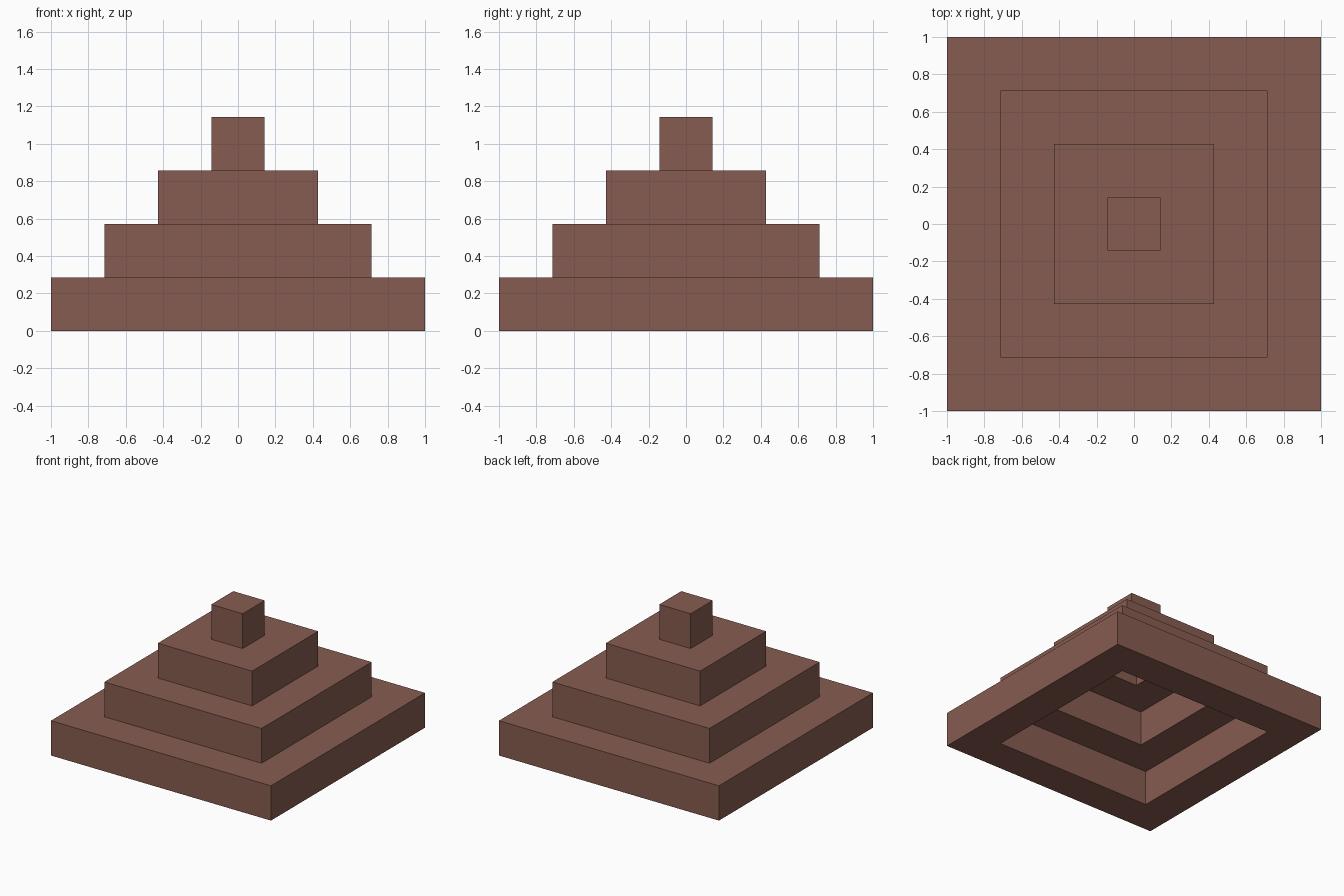
import bpy
import bmesh

if "Cube" in bpy.data.objects:
    bpy.data.objects.remove(bpy.data.objects["Cube"], do_unlink=True)

STEP = 2 / 7  # height and ledge width of every tier

brown = bpy.data.materials.new("clay brown")
brown.use_nodes = True
colour = (0.242, 0.107, 0.082, 1)
brown.diffuse_color = colour
brown.node_tree.nodes["Principled BSDF"].inputs["Base Color"].default_value = colour


def add_object(name, bm):
    bmesh.ops.recalc_face_normals(bm, faces=bm.faces)
    mesh = bpy.data.meshes.new(name)
    bm.to_mesh(mesh)
    bm.free()
    mesh.materials.append(brown)
    bpy.context.collection.objects.link(bpy.data.objects.new(name, mesh))


def square_frame(name, outer, inner, bottom, top):
    """Square ring: a rectangular section carried round four mitred corners."""
    bm = bmesh.new()
    section = [(outer, bottom), (outer, top), (inner, top), (inner, bottom)]
    corners = [(-1, -1), (1, -1), (1, 1), (-1, 1)]
    loops = [[bm.verts.new((sx * r, sy * r, z)) for r, z in section]
             for sx, sy in corners]
    for i in range(4):
        a, b = loops[i], loops[(i + 1) % 4]
        for j in range(4):
            k = (j + 1) % 4
            bm.faces.new((a[j], b[j], b[k], a[k]))
    add_object(name, bm)


# Hollow tiers, each opening as wide as the tier above
for i, name in enumerate(["base_tier", "second_tier", "third_tier"]):
    outer = 1 - i * STEP
    square_frame(name, outer, outer - STEP, i * STEP, (i + 1) * STEP)

# Solid block on top
bm = bmesh.new()
bmesh.ops.create_cube(bm, size=STEP)
bmesh.ops.translate(bm, verts=bm.verts, vec=(0, 0, 3.5 * STEP))
add_object("top_block", bm)
